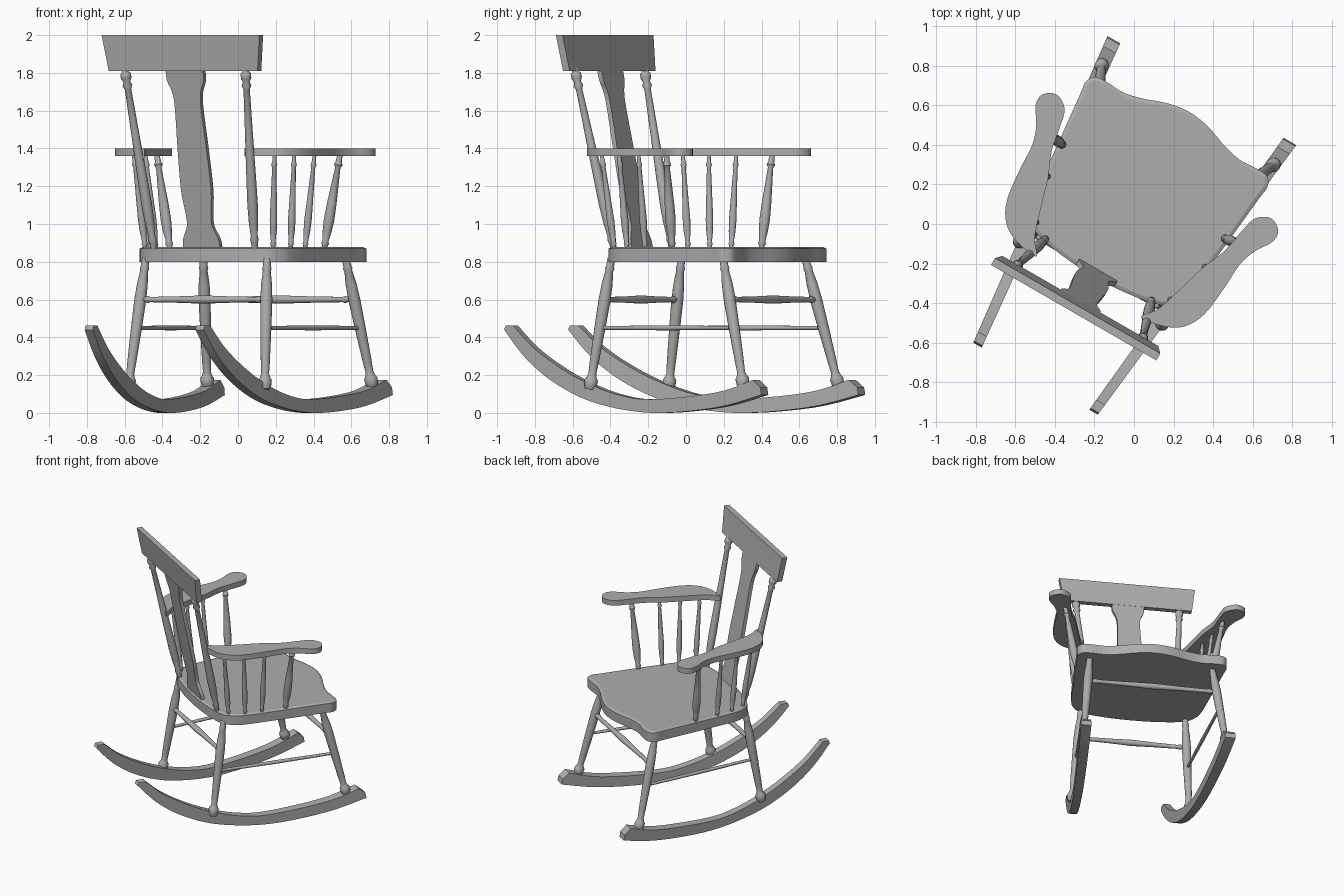
import bpy, bmesh, math
from mathutils import Vector, Matrix

if "Cube" in bpy.data.objects:
    bpy.data.objects.remove(bpy.data.objects["Cube"])

# The chair is laid out facing local +y, then turned 30 degrees
PLACE = Matrix.Rotation(math.radians(-30), 4, 'Z') @ Matrix.Translation((-0.04, 0, 0))

wood = bpy.data.materials.new("grey_wood")
wood.diffuse_color = (0.42, 0.42, 0.42, 1)
wood.use_nodes = True
wood.node_tree.nodes["Principled BSDF"].inputs["Base Color"].default_value = wood.diffuse_color


def finish(bm, name, angle=35):
    bmesh.ops.recalc_face_normals(bm, faces=bm.faces[:])
    bm.transform(PLACE)
    me = bpy.data.meshes.new(name)
    bm.to_mesh(me)
    bm.free()
    me.materials.append(wood)
    ob = bpy.data.objects.new(name, me)
    bpy.context.collection.objects.link(ob)
    bpy.ops.object.select_all(action='DESELECT')
    ob.select_set(True)
    bpy.context.view_layer.objects.active = ob
    bpy.ops.object.shade_smooth_by_angle(angle=math.radians(angle))
    return ob


def smooth(pts, steps=5, closed=True):
    """Catmull-Rom curve through 2D points."""
    p = [Vector(q) for q in pts]
    n = len(p)
    get = (lambda i: p[i % n]) if closed else (lambda i: p[max(0, min(n - 1, i))])
    out = []
    for i in range(n if closed else n - 1):
        a, b, c, d = get(i - 1), get(i), get(i + 1), get(i + 2)
        for k in range(steps):
            t = k / steps
            out.append(0.5 * (2 * b + (c - a) * t + (2 * a - 5 * b + 4 * c - d) * t * t
                              + (3 * b - a - 3 * c + d) * t ** 3))
    if not closed:
        out.append(p[-1])
    return out


def prism(bm, lower, upper):
    """Solid between two matching outlines of 3D points; returns the upper cap."""
    a = [bm.verts.new(q) for q in lower]
    b = [bm.verts.new(q) for q in upper]
    n = len(a)
    for i in range(n):
        j = (i + 1) % n
        bm.faces.new((a[i], a[j], b[j], b[i]))
    bm.faces.new(a[::-1])
    return bm.faces.new(b)


def turned(name, p0, p1, profile, seg=16):
    """Lathed rod from p0 to p1, profile is (fraction, radius)."""
    p0, p1 = Vector(p0), Vector(p1)
    d = p1 - p0
    rot = d.to_track_quat('Z', 'Y')
    bm = bmesh.new()
    rings = []
    for t, r in profile:
        rings.append([bm.verts.new(p0 + d * t + rot @ Vector((
            r * math.cos(2 * math.pi * k / seg), r * math.sin(2 * math.pi * k / seg), 0)))
            for k in range(seg)])
    for a, b in zip(rings, rings[1:]):
        for k in range(seg):
            j = (k + 1) % seg
            bm.faces.new((a[k], a[j], b[j], b[k]))
    bm.faces.new(rings[0][::-1])
    bm.faces.new(rings[-1])
    return finish(bm, name, 50)


# Seat: shield outline with a bowed front and a shallow dished top
half = [(0, 0.63), (0.12, 0.612), (0.24, 0.57), (0.34, 0.548), (0.43, 0.552), (0.50, 0.546),
        (0.53, 0.50), (0.522, 0.42), (0.49, 0.10), (0.462, -0.14), (0.43, -0.225),
        (0.375, -0.28), (0.28, -0.307), (0.14, -0.325), (0, -0.33)]
outline = smooth(half + [(-x, y) for x, y in half[-2:0:-1]], 4)
bm = bmesh.new()
top = prism(bm, [(p.x, p.y, 0.80) for p in outline], [(p.x, p.y, 0.87) for p in outline])
bmesh.ops.inset_region(bm, faces=[top], thickness=0.042, use_even_offset=True)
bmesh.ops.inset_region(bm, faces=[top], thickness=0.018, depth=-0.008, use_even_offset=True)
finish(bm, "seat", 20)

# Turned profiles
LEG = [(0, .026), (.03, .034), (.07, .036), (.09, .027), (.12, .021), (.2, .024), (.45, .029),
       (.68, .032), (.8, .029), (.9, .021), (.92, .025), (.94, .021), (1, .021)]
STRETCHER = [(0, .012), (.04, .014), (.06, .019), (.08, .014), (.3, .017), (.5, .022),
             (.7, .017), (.92, .014), (.94, .019), (.96, .014), (1, .012)]
THIN = [(0, .011), (.05, .012), (.07, .016), (.09, .012), (.2, .018), (.32, .02), (.5, .017),
        (.86, .011), (.89, .016), (.92, .011), (1, .010)]
THICK = [(0, .014), (.05, .015), (.07, .021), (.1, .016), (.2, .024), (.32, .028), (.5, .025),
         (.86, .014), (.89, .023), (.92, .016), (1, .014)]
POST = [(0, .016), (.04, .018), (.06, .023), (.08, .018), (.15, .025), (.25, .028), (.4, .026),
        (.65, .021), (.88, .017), (.9, .026), (.92, .018), (.94, .028), (.965, .028),
        (.975, .018), (1, .018)]

# Rocker side profile (y, z) and arm plan (x, y)
rock_low = smooth([(-0.925, .44), (-.78, .285), (-.58, .15), (-.32, .05), (.04, 0),
                   (.46, .028), (.755, .095)], 5, False)
rock_up = smooth([(.70, .175), (.46, .108), (.04, .072), (-.19, .098), (-.40, .165),
                  (-.58, .25), (-.74, .35), (-.865, .462)], 5, False)
rock_side = rock_low + [Vector((.748, .135))] + rock_up + [Vector((-.915, .462))]
arm_plan = smooth([(.305, -.39), (.43, -.372), (.52, -.32), (.576, -.216), (.597, -.047),
                   (.605, .09), (.638, .187), (.69, .27), (.688, .335), (.625, .371),
                   (.555, .33), (.53, .244), (.504, .11), (.452, -.015), (.406, -.169),
                   (.36, -.31)], 4)

FRONT_FOOT, FRONT_TOP = Vector((.505, .62, .135)), Vector((.435, .455, .82))
BACK_FOOT, BACK_TOP = Vector((.418, -.37, .125)), Vector((.37, -.265, .82))


def leg_at(foot, top, z, s):
    p = foot.lerp(top, (z - foot.z) / (top.z - foot.z))
    return Vector((s * p.x, p.y, p.z))


for s, side in ((-1, "left"), (1, "right")):
    # Rocker, wider apart and thicker toward the front
    def rail(sign):
        out = []
        for p in rock_side:
            f = (p.x + .91) / 1.66
            out.append((s * (.34 + .173 * f + sign * (.025 + .012 * f)), p.x, p.y))
        return out
    bm = bmesh.new()
    prism(bm, rail(-1), rail(1))
    finish(bm, side + "_rocker", 25)

    # Legs and side stretcher
    for nm, foot, head in (("front", FRONT_FOOT, FRONT_TOP), ("back", BACK_FOOT, BACK_TOP)):
        turned(f"{side}_{nm}_leg", (s * foot.x, foot.y, foot.z), (s * head.x, head.y, head.z), LEG)
    turned(side + "_stretcher", leg_at(BACK_FOOT, BACK_TOP, .45, s),
           leg_at(FRONT_FOOT, FRONT_TOP, .45, s), [(0, .01), (.5, .013), (1, .01)], 12)

    # Armrest and its spindles
    bm = bmesh.new()
    prism(bm, [(s * p.x, p.y, 1.36) for p in arm_plan], [(s * p.x, p.y, 1.40) for p in arm_plan])
    finish(bm, side + "_armrest", 40)
    for i, (x0, y0, x1, y1, prof) in enumerate((
            (.47, .165, .56, .18, THICK), (.455, -.01, .517, -.015, THIN),
            (.437, -.13, .475, -.158, THIN), (.39, -.235, .43, -.29, THIN))):
        turned(f"{side}_arm_spindle_{i + 1}", (s * x0, y0, .86), (s * x1, y1, 1.37), prof)

    # Back post
    turned(side + "_back_post", (s * .308, -.285, .86), (s * .37, -.492, 1.83), POST)

# Cross stretchers between the legs
for nm, foot, head in (("front", FRONT_FOOT, FRONT_TOP), ("back", BACK_FOOT, BACK_TOP)):
    turned(nm + "_stretcher", leg_at(foot, head, .6, -1), leg_at(foot, head, .6, 1), STRETCHER)

# Back splat: shaped board leaning back
edge = smooth([(.112, .86), (.108, .92), (.077, .99), (.078, 1.06), (.092, 1.18), (.088, 1.40),
               (.080, 1.62), (.088, 1.70), (.112, 1.76), (.114, 1.83)], 4, False)
board = [(p.x, p.y) for p in edge] + [(-p.x, p.y) for p in reversed(edge)]
lean = lambda z: -.30 - .19 * (z - .86) / .97
bm = bmesh.new()
prism(bm, [(x, lean(z) - .013, z) for x, z in board], [(x, lean(z) + .013, z) for x, z in board])
finish(bm, "back_splat", 30)

# Crest rail: tapered board leaning back
rim = [(-.455, 1.81), (.455, 1.81), (.482, 2.0), (-.482, 2.0)]
tilt = lambda z: -.492 - .028 * (z - 1.81) / .19
bm = bmesh.new()
prism(bm, [(x, tilt(z) - .02, z) for x, z in rim], [(x, tilt(z) + .02, z) for x, z in rim])
finish(bm, "crest_rail", 30)
